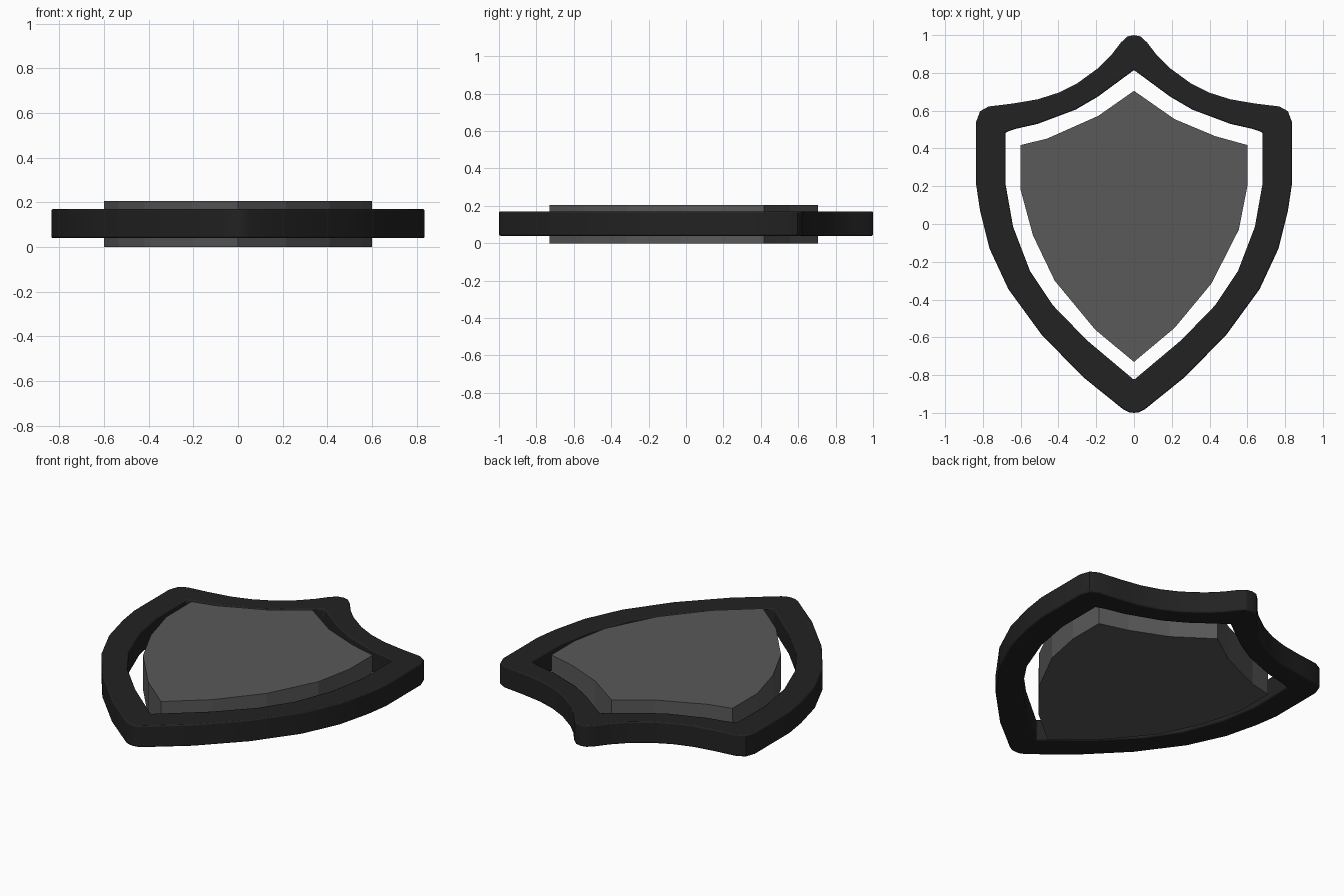
import bpy, bmesh, math

if "Cube" in bpy.data.objects:
    bpy.data.objects.remove(bpy.data.objects["Cube"])


def material(name, value):
    mat = bpy.data.materials.new(name)
    mat.diffuse_color = (value, value, value, 1)
    mat.use_nodes = True
    mat.node_tree.nodes["Principled BSDF"].inputs["Base Color"].default_value = mat.diffuse_color
    return mat


def mirrored(half):
    # half runs top to bottom on the right side, ends on x = 0
    return half + [(-x, y) for x, y in reversed(half[1:-1])]


def make_object(name, bm, mat):
    bmesh.ops.recalc_face_normals(bm, faces=bm.faces)
    mesh = bpy.data.meshes.new(name)
    bm.to_mesh(mesh)
    bm.free()
    mesh.materials.append(mat)
    obj = bpy.data.objects.new(name, mesh)
    bpy.context.collection.objects.link(obj)
    return obj


def extrude_outlines(name, outlines, z0, z1, mat):
    # fill one or two closed outlines (second is a hole) and extrude upward
    bm = bmesh.new()
    edges = []
    for pts in outlines:
        vs = [bm.verts.new((x, y, z0)) for x, y in pts]
        edges += [bm.edges.new((vs[i], vs[(i + 1) % len(vs)])) for i in range(len(vs))]
    if len(outlines) == 1:
        bm.faces.new(bm.verts)
    else:
        bmesh.ops.triangle_fill(bm, edges=edges, use_beauty=True)
    new = bmesh.ops.extrude_face_region(bm, geom=bm.faces[:])["geom"]
    top = [g for g in new if isinstance(g, bmesh.types.BMVert)]
    bmesh.ops.translate(bm, verts=top, vec=(0, 0, z1 - z0))
    return make_object(name, bm, mat)


# Shield rim: closed band with rounded outer corners
outer = mirrored([(0, 1.0), (0.035, 0.993), (0.07, 0.96), (0.12, 0.895), (0.19, 0.825),
                  (0.30, 0.745), (0.40, 0.695), (0.51, 0.66), (0.64, 0.638),
                  (0.77, 0.622), (0.815, 0.597), (0.836, 0.54), (0.836, 0.21),
                  (0.815, 0.07), (0.765, -0.13), (0.665, -0.345), (0.49, -0.585),
                  (0.27, -0.81), (0.055, -0.983), (0.025, -0.997), (0, -1.0)])
inner = mirrored([(0, 0.815), (0.19, 0.675), (0.31, 0.605), (0.51, 0.53), (0.63, 0.503),
                  (0.68, 0.485), (0.68, 0.21), (0.64, -0.015), (0.55, -0.25),
                  (0.43, -0.43), (0.25, -0.615), (0, -0.825)])
rim = extrude_outlines("shield_rim", [outer, inner], 0.04, 0.17, material("rim_black", 0.016))
bevel = rim.modifiers.new("soft_edges", "BEVEL")
bevel.width = 0.007
bevel.segments = 2
bevel.limit_method = "ANGLE"
bevel.angle_limit = math.radians(60)
bpy.context.view_layer.objects.active = rim
rim.select_set(True)
bpy.ops.object.shade_smooth_by_angle(angle=math.radians(30))

# Centre panel: thicker flat-faced plate, floating inside the rim
panel = [(0, 0.705), (0.215, 0.555), (0.43, 0.465), (0.60, 0.418), (0.60, 0.20),
         (0.555, -0.03), (0.41, -0.315), (0.215, -0.55), (0, -0.73),
         (-0.205, -0.56), (-0.42, -0.30), (-0.535, -0.06), (-0.60, 0.18),
         (-0.60, 0.418), (-0.46, 0.452), (-0.19, 0.572)]
extrude_outlines("centre_panel", [panel], 0.0, 0.205, material("panel_grey", 0.1))
